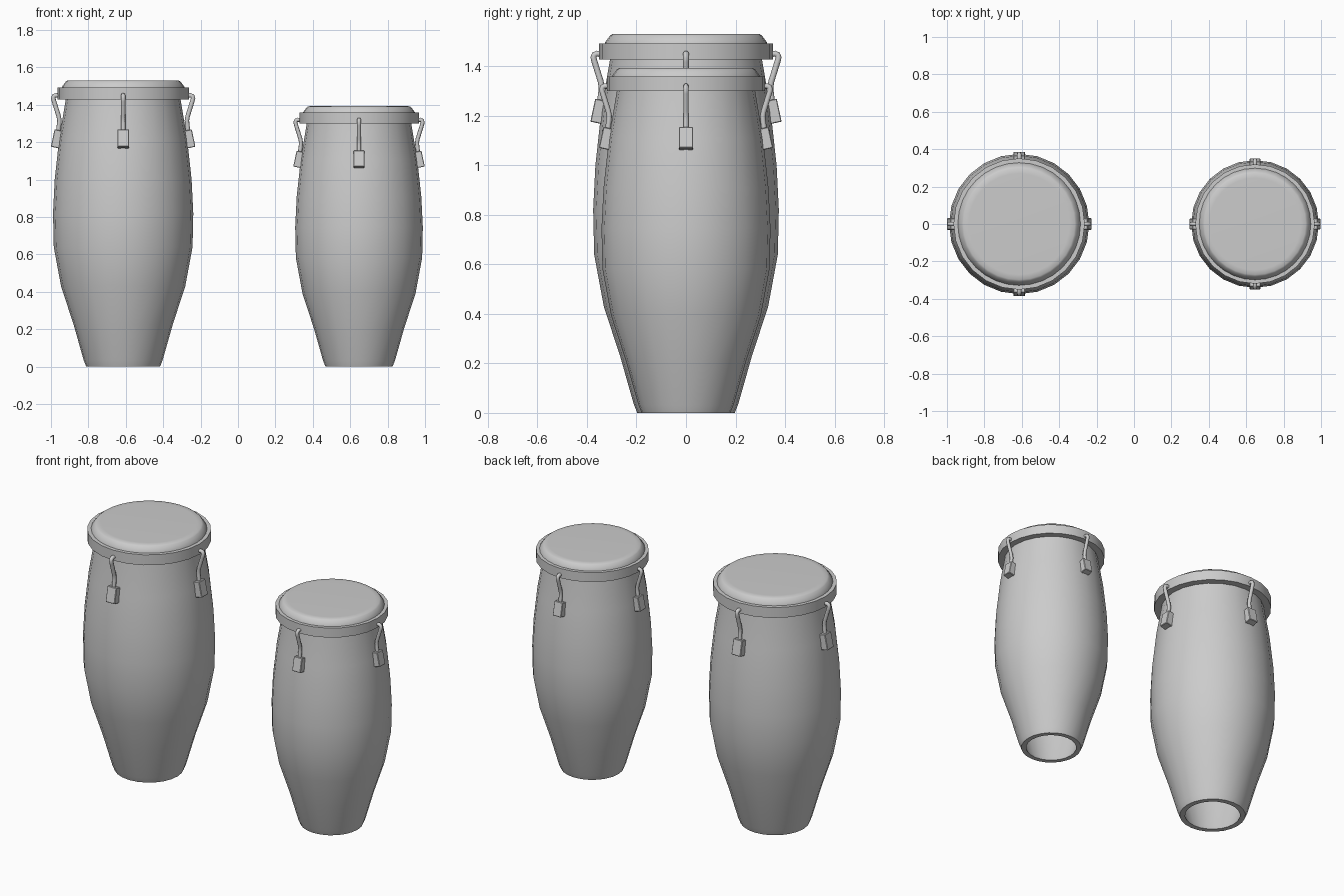
import bpy, bmesh
from math import cos, sin, pi, radians
from mathutils import Matrix, Vector

if "Cube" in bpy.data.objects:
    bpy.data.objects.remove(bpy.data.objects["Cube"])


def finish(bm, name, matrix, angle=35):
    bmesh.ops.recalc_face_normals(bm, faces=bm.faces)
    me = bpy.data.meshes.new(name)
    bm.to_mesh(me)
    bm.free()
    ob = bpy.data.objects.new(name, me)
    bpy.context.collection.objects.link(ob)
    ob.matrix_world = matrix
    bpy.ops.object.select_all(action='DESELECT')
    ob.select_set(True)
    bpy.context.view_layer.objects.active = ob
    bpy.ops.object.shade_smooth_by_angle(angle=radians(angle))
    return ob


def lathe(name, profile, matrix, sides, closed=True, angle=35):
    """Revolve (radius, z) points around z; radius 0 becomes a pole."""
    bm = bmesh.new()
    rings = []
    for r, z in profile:
        if r == 0:
            rings.append([bm.verts.new((0, 0, z))] * sides)
        else:
            rings.append([bm.verts.new((r * cos(2 * pi * i / sides), r * sin(2 * pi * i / sides), z))
                          for i in range(sides)])
    pairs = list(zip(rings, rings[1:]))
    if closed:
        pairs.append((rings[-1], rings[0]))
    for a, b in pairs:
        for i in range(sides):
            j = (i + 1) % sides
            vs = list(dict.fromkeys((a[i], a[j], b[j], b[i])))
            if len(vs) > 2:
                bm.faces.new(vs)
    return finish(bm, name, matrix, angle)


def rod(name, points, radius, matrix, sides=8):
    """Round rod along a path lying in the local xz plane."""
    bm = bmesh.new()
    pts = [Vector((x, 0, z)) for x, z in points]
    rings = []
    for k, p in enumerate(pts):
        t = (pts[min(k + 1, len(pts) - 1)] - pts[max(k - 1, 0)]).normalized()
        n = Vector((0, 1, 0))
        b = t.cross(n)
        rings.append([bm.verts.new(p + radius * (cos(2 * pi * i / sides) * n + sin(2 * pi * i / sides) * b))
                      for i in range(sides)])
    for a, b in zip(rings, rings[1:]):
        for i in range(sides):
            j = (i + 1) % sides
            bm.faces.new((a[i], a[j], b[j], b[i]))
    bm.faces.new(rings[0])
    bm.faces.new(rings[-1])
    finish(bm, name, matrix, 50)


def lug(name, matrix):
    bm = bmesh.new()
    bmesh.ops.create_cube(bm, size=1)
    bmesh.ops.scale(bm, vec=(0.048, 0.062, 0.095), verts=bm.verts)
    bmesh.ops.bevel(bm, geom=list(bm.edges), offset=0.003, segments=1, affect='EDGES')
    place = Matrix.Translation((0.353, 0, 1.218)) @ Matrix.Rotation(radians(-12), 4, 'Y')
    finish(bm, name, matrix @ place, 30)


# Barrel silhouette, bottom to top
OUTER = [(0.197, 0), (0.211, 0.035), (0.265, 0.225), (0.332, 0.43), (0.371, 0.64),
         (0.375, 0.82), (0.366, 1.0), (0.342, 1.22), (0.305, 1.44), (0.302, 1.49)]
INNER = [(r - 0.032, z) for r, z in reversed(OUTER)]
HOOK = [(0.335, 1.449), (0.36, 1.451), (0.370, 1.447), (0.374, 1.436), (0.370, 1.42),
        (0.345, 1.34), (0.341, 1.318), (0.342, 1.30), (0.349, 1.24)]


def drum(prefix, x, s):
    m = Matrix.Translation((x, 0, 0)) @ Matrix.Scale(s, 4)
    # Hollow shell, open at the foot
    lathe(prefix + "_shell", OUTER + INNER, m, 24)
    # Metal rim around the head
    lathe(prefix + "_rim", [(0.30, 1.428), (0.351, 1.428), (0.351, 1.493), (0.30, 1.493)], m, 24)
    # Drum skin
    lathe(prefix + "_skin", [(0, 1.485), (0.328, 1.485), (0.328, 1.496), (0.307, 1.524),
                             (0.298, 1.53), (0.27, 1.531), (0, 1.531)], m, 32, closed=False, angle=50)
    # Tension hooks and lugs on four sides
    for k in range(4):
        mk = m @ Matrix.Rotation(k * pi / 2, 4, 'Z')
        rod(f"{prefix}_tension_hook_{k + 1}", HOOK, 0.012, mk)
        lug(f"{prefix}_lug_{k + 1}", mk)


drum("large_drum", -0.614, 1.0)
drum("small_drum", 0.647, 0.91)
